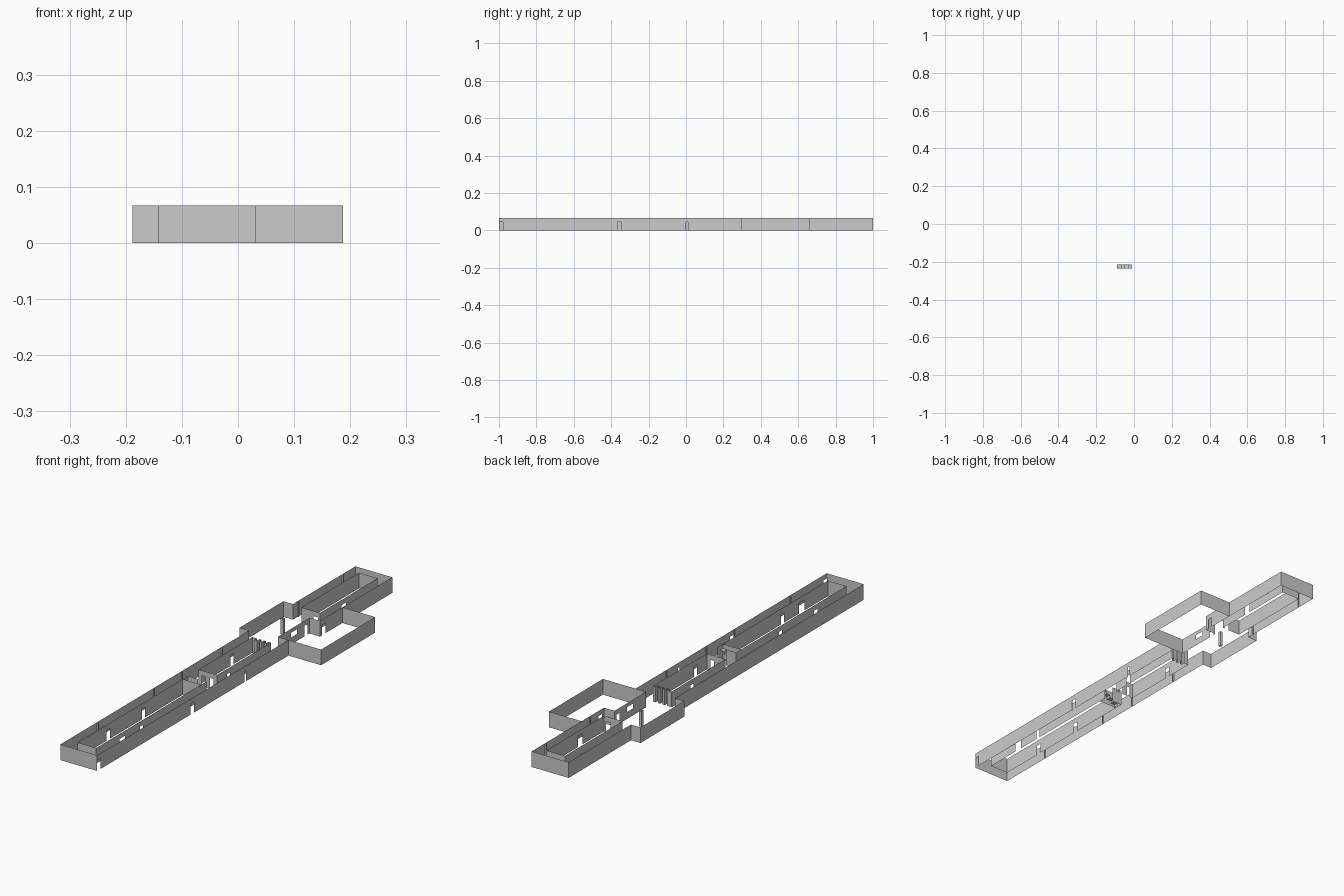
import bpy, bmesh

cube = bpy.data.objects.get("Cube")
if cube:
    bpy.data.objects.remove(cube, do_unlink=True)

H = 0.067        # wall height
DOOR = 0.045     # door height

grey = bpy.data.materials.new("wall grey")
grey.use_nodes = True
colour = (0.6, 0.6, 0.6, 1)
grey.diffuse_color = colour
grey.node_tree.nodes["Principled BSDF"].inputs["Base Color"].default_value = colour


def finish(name, bm):
    bmesh.ops.remove_doubles(bm, verts=bm.verts, dist=0.00001)
    mesh = bpy.data.meshes.new(name)
    bm.to_mesh(mesh)
    bm.free()
    mesh.materials.append(grey)
    obj = bpy.data.objects.new(name, mesh)
    bpy.context.collection.objects.link(obj)
    return obj


def add_wall(bm, a, b, openings=()):
    """Upright sheet from a to b; openings are (start, end, bottom, top) along the wall."""
    axis = 0 if abs(b[0] - a[0]) > abs(b[1] - a[1]) else 1

    def panel(s, e, low, high):
        if e - s < 1e-5 or high - low < 1e-5:
            return
        corners = []
        for t, z in ((s, low), (e, low), (e, high), (s, high)):
            p = [a[0], a[1], z]
            p[axis] = t
            corners.append(bm.verts.new(p))
        bm.faces.new(corners)

    start, end = sorted((a[axis], b[axis]))
    for s, e, low, high in sorted(openings):
        panel(start, s, 0, H)
        panel(s, e, 0, low)
        panel(s, e, high, H)
        start = e
    panel(start, end, 0, H)


def walls(name, points, openings=None):
    """Chain of walls; openings are keyed by segment number."""
    bm = bmesh.new()
    for i, (a, b) in enumerate(zip(points, points[1:])):
        add_wall(bm, a, b, (openings or {}).get(i, ()))
    return finish(name, bm)


def door(centre, width=0.022):
    return (centre - width / 2, centre + width / 2, 0, DOOR)


W, E = -0.143, 0.032       # outer side walls
IW, IE = -0.098, -0.01     # inner side walls
HALL = -0.018              # hall side of the annex

# Outer shell with the bay on the right-hand side
walls("outer_wall",
      [(HALL, 0.296), (E, 0.296), (E, -1), (W, -1), (W, 0.28), (-0.188, 0.28),
       (-0.188, 0.577), (W, 0.577), (W, 1), (E, 1), (E, 0.51)],
      {1: [door(-0.989), door(-0.355), door(0.005, 0.01)], 9: [door(0.535)]})

# Annex room and its partition to the hall
walls("annex_wall", [(E, 0.296), (0.187, 0.296), (0.187, 0.662), (E, 0.662)])
walls("annex_partition", [(HALL, 0.296), (HALL, 0.51), (E, 0.51)],
      {0: [(0.385, 0.425, 0.03, 0.05), door(0.487)]})

# Inner room blocks
walls("back_block",
      [(IW, 0.57), (IW, 0.96), (IE, 0.96), (IE, 0.57), (IW, 0.57)],
      {2: [door(0.73, 0.03)], 3: [door(-0.03)]})
walls("middle_block",
      [(IW, 0.237), (IW, -0.127), (IE, -0.127), (IE, 0.237)],
      {0: [door(0.1)], 1: [door(-0.075, 0.016), door(-0.035, 0.016)], 2: [door(-0.05)]})
walls("front_block",
      [(IW, -0.2), (IW, -0.947), (IE, -0.947), (IE, -0.2)],
      {0: [door(-0.74), door(-0.5)], 2: [door(-0.77, 0.035), door(-0.64)]})

# Stepped niche wall closing the middle block
niche = [(IW, 0.237)]
for i in range(3):
    x = -0.076 + i * 0.022
    niche += [(x, 0.237), (x, 0.222), (x + 0.011, 0.222), (x + 0.011, 0.237)]
walls("niche_wall", niche + [(IE, 0.237)])

# Stairwell
walls("stair_front_wall", [(IW, -0.235), (IE, -0.235)])
walls("stair_back_wall", [(IW, -0.2), (-0.05, -0.2)])
bm = bmesh.new()
for i in range(4):
    x0, x1, z = -0.09 + i * 0.02, -0.07 + i * 0.02, 0.012 * (i + 1)
    for quad in ([(x0, -0.235, z), (x1, -0.235, z), (x1, -0.215, z), (x0, -0.215, z)],
                 [(x0, -0.235, z - 0.012), (x0, -0.215, z - 0.012), (x0, -0.215, z), (x0, -0.235, z)]):
        bm.faces.new([bm.verts.new(p) for p in quad])
finish("stair_steps", bm)

# Hall column
r = 0.006
cx, cy = -0.1, 0.447
walls("hall_column", [(cx - r, cy - r), (cx + r, cy - r), (cx + r, cy + r),
                      (cx - r, cy + r), (cx - r, cy - r)])

# Shallow ribs inside the long walls
bm = bmesh.new()
for y in (0.91, 0.61, 0.09, -0.18, -0.37, -0.75):
    add_wall(bm, (W, y), (W + 0.006, y))
    add_wall(bm, (E - 0.006, y), (E, y))
finish("wall_ribs", bm)
